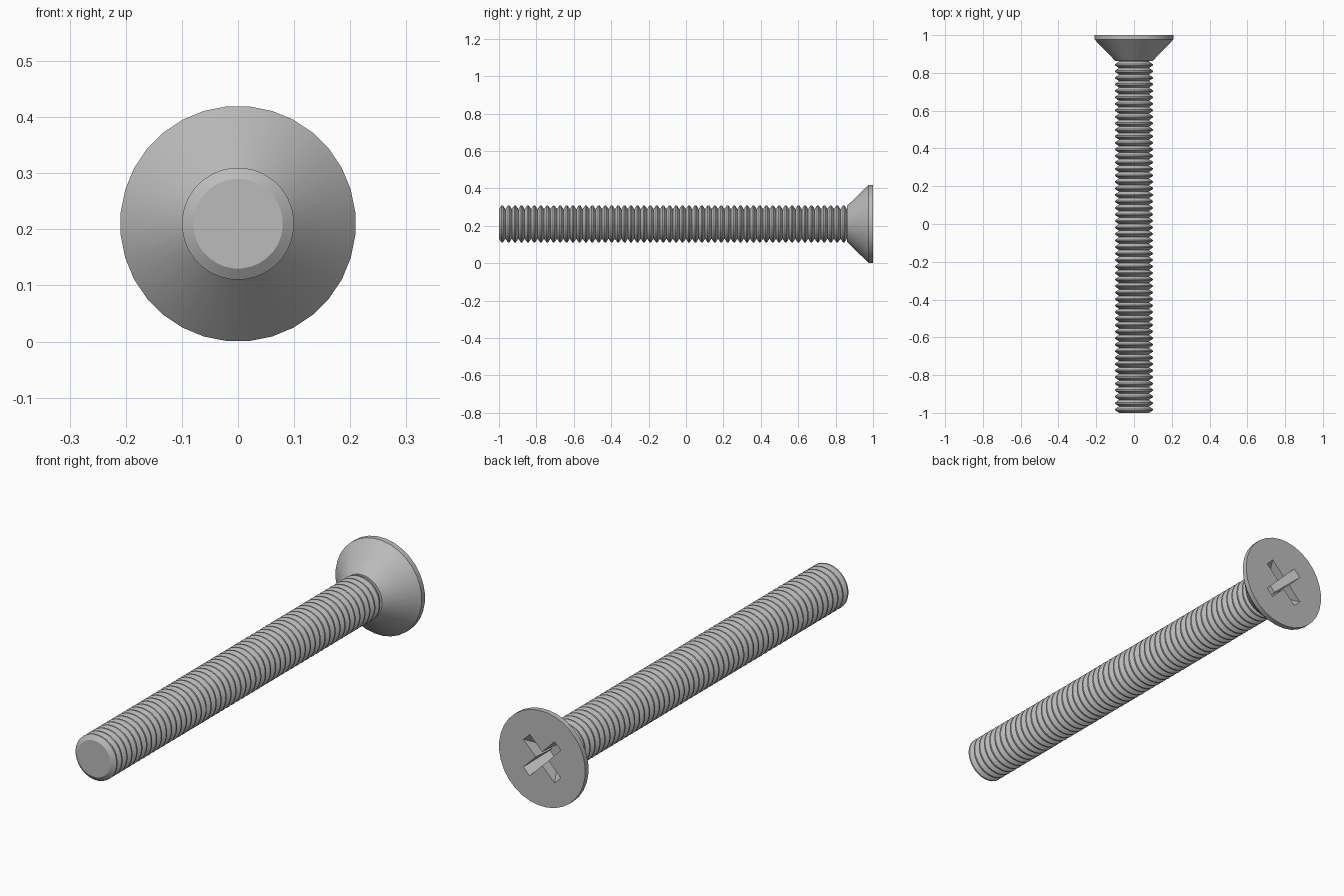
import bpy, bmesh, math
from mathutils import Matrix

cube = bpy.data.objects.get("Cube")
if cube:
    bpy.data.objects.remove(cube, do_unlink=True)

AXIS_Z = 0.21
SIDES = 32

steel = bpy.data.materials.new("grey steel")
steel.use_nodes = True
grey = (0.5, 0.5, 0.5, 1)
steel.diffuse_color = grey
steel.node_tree.nodes["Principled BSDF"].inputs["Base Color"].default_value = grey


def add_object(name, bm):
    bmesh.ops.recalc_face_normals(bm, faces=bm.faces)
    mesh = bpy.data.meshes.new(name)
    bm.to_mesh(mesh)
    bm.free()
    mesh.materials.append(steel)
    obj = bpy.data.objects.new(name, mesh)
    bpy.context.collection.objects.link(obj)
    return obj


def lathe(name, profile):
    """Turn (radius, y) points around the screw axis and cap both ends."""
    bm = bmesh.new()
    rings = []
    for r, y in profile:
        angles = [(i + 0.5) * math.tau / SIDES for i in range(SIDES)]
        rings.append([bm.verts.new((r * math.cos(a), y, AXIS_Z + r * math.sin(a)))
                      for a in angles])
    for a, b in zip(rings, rings[1:]):
        for i in range(SIDES):
            j = (i + 1) % SIDES
            bm.faces.new((a[i], a[j], b[j], b[i]))
    bm.faces.new(rings[0])
    bm.faces.new(rings[-1])
    return add_object(name, bm)


# Threaded shank: repeated ridges with narrow flat crests
START, END, TURNS = -1.0, 0.86, 54
pitch = (END - START) / TURNS
profile = []
for t in range(TURNS):
    y = START + t * pitch
    profile += [(0.08, y), (0.1, y + 0.4 * pitch), (0.1, y + 0.6 * pitch)]
profile += [(0.08, END), (0.08, 0.89)]
shank = lathe("threaded_shank", profile)

# Countersunk head with a thin rim
head = lathe("countersunk_head", [(0.098, 0.862), (0.21, 0.977), (0.21, 1.0)])

# Tapered diagonal cross recess
cutters = []
for k, angle in enumerate((45, -45)):
    bm = bmesh.new()
    bmesh.ops.create_cube(bm, size=1)
    for v in bm.verts:
        outer = v.co.y > 0
        v.co.x = math.copysign(0.115 if outer else 0.03, v.co.x)
        v.co.z = math.copysign(0.022 if outer else 0.016, v.co.z)
        v.co.y = 1.01 if outer else 0.9
    bm.transform(Matrix.Translation((0, 0, AXIS_Z)) @ Matrix.Rotation(math.radians(angle), 4, 'Y'))
    cutter = add_object(f"recess_cutter_{k + 1}", bm)
    cutter.hide_render = True
    cutters.append(cutter)
    cut = head.modifiers.new("Cross recess", 'BOOLEAN')
    cut.operation = 'DIFFERENCE'
    cut.solver = 'EXACT'
    cut.object = cutter

# Bake the recess, then remove the cutters
bpy.context.view_layer.update()
evaluated = head.evaluated_get(bpy.context.evaluated_depsgraph_get())
baked = bpy.data.meshes.new_from_object(evaluated)
head.modifiers.clear()
head.data = baked
for cutter in cutters:
    bpy.data.objects.remove(cutter, do_unlink=True)

# Smooth round surfaces, keep the machined edges crisp
bpy.ops.object.select_all(action='DESELECT')
for obj in (shank, head):
    obj.select_set(True)
bpy.context.view_layer.objects.active = head
bpy.ops.object.shade_smooth_by_angle(angle=math.radians(30))
